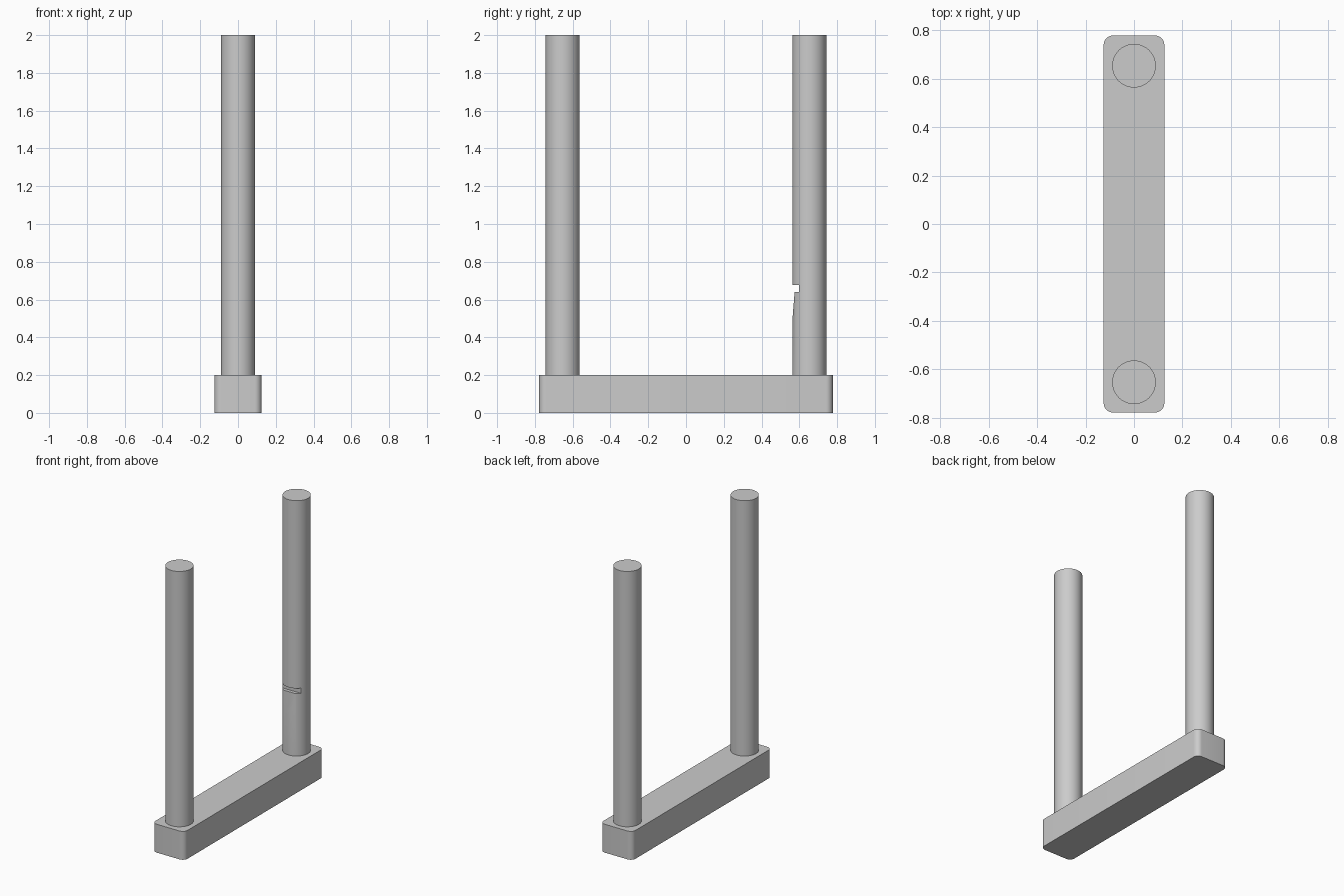
import bpy, bmesh, math
from mathutils import Vector

if "Cube" in bpy.data.objects:
    bpy.data.objects.remove(bpy.data.objects["Cube"])

grey = bpy.data.materials.new("plain grey")
grey.diffuse_color = (0.6, 0.6, 0.6, 1)
grey.use_nodes = True
grey.node_tree.nodes["Principled BSDF"].inputs["Base Color"].default_value = grey.diffuse_color

ROD_R, ROD_Y = 0.09, 0.653
BASE_W, BASE_L, BASE_H, CORNER = 0.25, 1.555, 0.2, 0.037


def extrude_profile(name, points, offset):
    """Closed prism from a planar outline pushed along an offset."""
    bm = bmesh.new()
    face = bm.faces.new([bm.verts.new(p) for p in points])
    top = bmesh.ops.extrude_face_region(bm, geom=[face])["geom"]
    bmesh.ops.translate(bm, vec=Vector(offset),
                        verts=[v for v in top if isinstance(v, bmesh.types.BMVert)])
    bmesh.ops.recalc_face_normals(bm, faces=bm.faces)
    mesh = bpy.data.meshes.new(name)
    bm.to_mesh(mesh)
    bm.free()
    mesh.materials.append(grey)
    obj = bpy.data.objects.new(name, mesh)
    bpy.context.collection.objects.link(obj)
    return obj


def smooth(obj):
    bpy.ops.object.select_all(action='DESELECT')
    obj.select_set(True)
    bpy.context.view_layer.objects.active = obj
    bpy.ops.object.shade_smooth_by_angle(angle=math.radians(30))


# Base bar with rounded vertical corners
outline = []
for i, (sx, sy) in enumerate([(1, 1), (-1, 1), (-1, -1), (1, -1)]):
    for k in range(9):
        a = math.pi / 2 * (i + k / 8)
        outline.append((sx * (BASE_W / 2 - CORNER) + CORNER * math.cos(a),
                        sy * (BASE_L / 2 - CORNER) + CORNER * math.sin(a), 0))
base = extrude_profile("base_bar", outline, (0, 0, BASE_H))

# Two upright rods
rods = []
for name, y in (("front_rod", -ROD_Y), ("back_rod", ROD_Y)):
    ring = [(ROD_R * math.cos(math.tau * k / 64),
             y + ROD_R * math.sin(math.tau * k / 64), BASE_H) for k in range(64)]
    rods.append(extrude_profile(name, ring, (0, 0, 2 - BASE_H)))

# Notch with a slanted lead-in flat below it, cut into the inner side of the back rod
inner = ROD_Y - ROD_R
side = [(-0.05, 0.49), (0, 0.49), (0.012, 0.64), (0.036, 0.64), (0.036, 0.677), (-0.05, 0.677)]
cutter = extrude_profile("notch_cutter", [(-0.15, inner + d, z) for d, z in side], (0.3, 0, 0))
cutter.hide_render = True
cut = rods[1].modifiers.new("notch", 'BOOLEAN')
cut.operation, cut.object, cut.solver = 'DIFFERENCE', cutter, 'EXACT'
bpy.context.view_layer.objects.active = rods[1]
bpy.ops.object.modifier_apply(modifier=cut.name)
bpy.data.objects.remove(cutter)

for obj in [base] + rods:
    smooth(obj)
